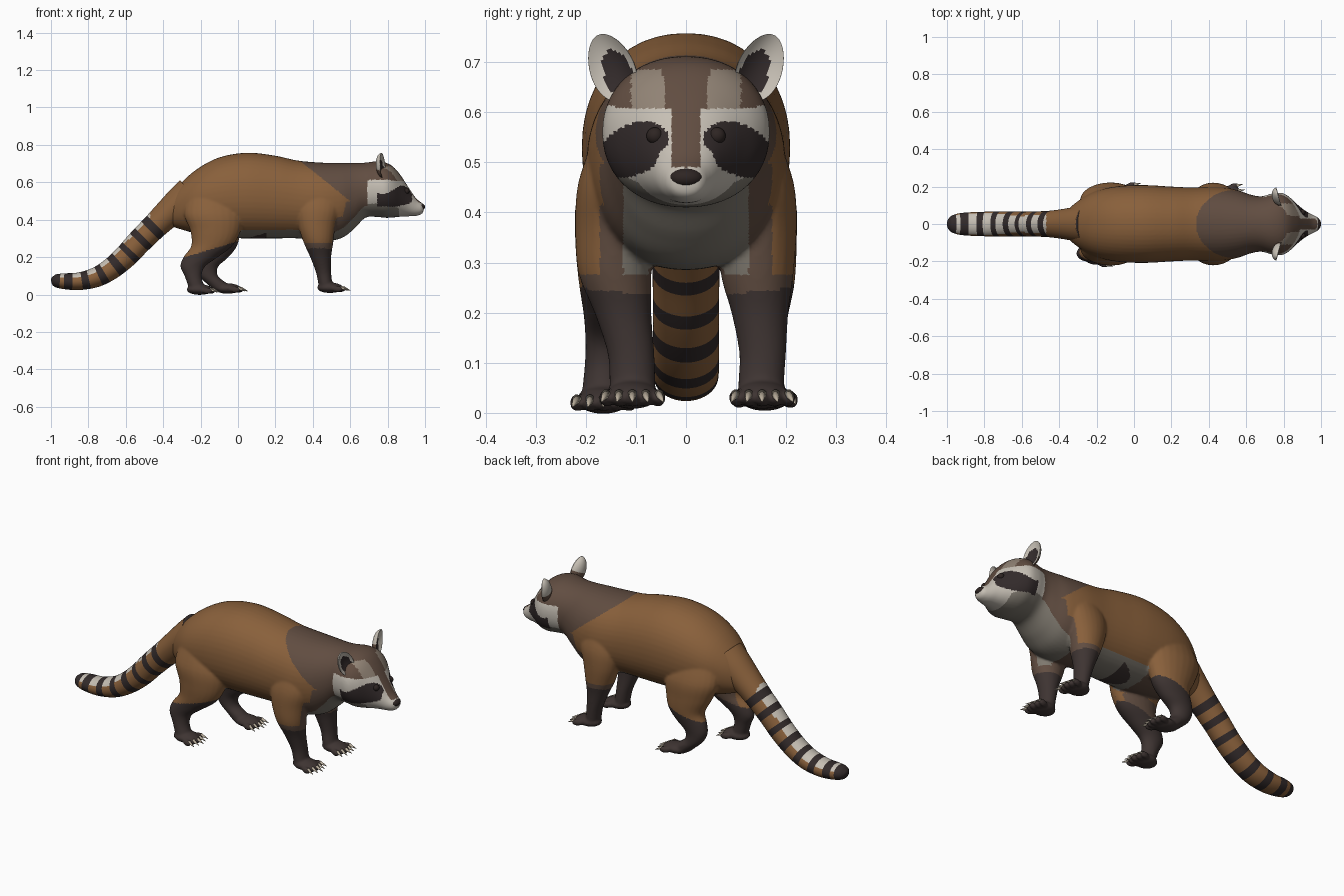
import bpy, bmesh, math
from mathutils import Vector, Matrix
from mathutils.bvhtree import BVHTree

if "Cube" in bpy.data.objects:
    bpy.data.objects.remove(bpy.data.objects["Cube"])

# ---------- colours ----------
SRGB = {"brown fur": (137, 96, 59), "taupe fur": (97, 77, 65), "dark leg fur": (62, 52, 50),
        "chest grey": (126, 120, 110), "pale fur": (198, 191, 180), "mask dark": (50, 42, 42),
        "beige grey": (145, 131, 117), "claw cream": (185, 173, 155), "nose dark": (46, 37, 35)}
NAMES = list(SRGB)
BROWN, TAUPE, DARK, GREY, PALE, MASK, BEIGE, CLAW, NOSE = range(9)


def linear(c):
    c /= 255
    return c / 12.92 if c < 0.04 else ((c + 0.055) / 1.055) ** 2.4


MATS = []
for name, rgb in SRGB.items():
    m = bpy.data.materials.new(name)
    m.diffuse_color = (*[linear(c) for c in rgb], 1)
    m.use_nodes = True
    m.node_tree.nodes["Principled BSDF"].inputs["Base Color"].default_value = m.diffuse_color
    MATS.append(m)


# ---------- helpers ----------
def spline(pts, n):
    """Catmull-Rom resampling of tuples of any size."""
    out = []
    for i in range(len(pts) - 1):
        quad = [pts[max(i - 1, 0)], pts[i], pts[i + 1], pts[min(i + 2, len(pts) - 1)]]
        for k in range(n):
            t = k / n
            out.append(tuple(0.5 * (2 * b + (c - a) * t + (2 * a - 5 * b + 4 * c - d) * t * t
                             + (3 * b - a - 3 * c + d) * t ** 3) for a, b, c, d in zip(*quad)))
    return out + [tuple(pts[-1])]


def loft(bm, rings, seg=32, power=2.0):
    """Skin a closed tube through (centre, u, v) rings."""
    loops = []
    for c, u, v in rings:
        row = []
        for k in range(seg):
            a = 2 * math.pi * k / seg
            ca, sa = math.cos(a), math.sin(a)
            row.append(bm.verts.new(c + u * math.copysign(abs(ca) ** (2 / power), ca)
                                    + v * math.copysign(abs(sa) ** (2 / power), sa)))
        loops.append(row)
    for r, s in zip(loops, loops[1:]):
        for k in range(seg):
            bm.faces.new((r[k], r[(k + 1) % seg], s[(k + 1) % seg], s[k]))
    bm.faces.new(loops[0])
    bm.faces.new(loops[-1])


def ball(bm, centre, radii, rot=Matrix(), seg=20):
    mat = Matrix.Translation(centre) @ rot @ Matrix.Diagonal((*radii, 1))
    return bmesh.ops.create_uvsphere(bm, u_segments=seg, v_segments=seg // 2 + 2, radius=1, matrix=mat)["verts"]


def finish(bm, name, rule):
    """Make an object, colour its faces by a rule, shade smooth."""
    bmesh.ops.recalc_face_normals(bm, faces=bm.faces)
    me = bpy.data.meshes.new(name)
    bm.to_mesh(me)
    bm.free()
    for m in MATS:
        me.materials.append(m)
    for p in me.polygons:
        p.use_smooth = True
        p.material_index = rule(p) if callable(rule) else rule
    ob = bpy.data.objects.new(name, me)
    bpy.context.collection.objects.link(ob)
    return ob


# ---------- body: torso, head, legs and toes fused together ----------
bm = bmesh.new()
# x, top z, bottom z, half width
TORSO = [(-.37, .51, .37, .06), (-.31, .59, .35, .115), (-.22, .67, .325, .17), (-.1, .733, .305, .20),
         (.05, .758, .30, .208), (.2, .742, .30, .20), (.32, .716, .30, .195), (.45, .705, .285, .198),
         (.55, .703, .30, .182), (.62, .703, .35, .158), (.68, .705, .41, .148), (.74, .712, .415, .163),
         (.79, .705, .41, .166), (.83, .683, .412, .145), (.87, .637, .416, .108), (.91, .575, .418, .075),
         (.95, .517, .420, .052), (.982, .49, .43, .036), (.992, .475, .445, .02)]
loft(bm, [(Vector((x, 0, (t + b) / 2)), Vector((0, w, 0)), Vector((0, 0, (t - b) / 2)))
          for x, t, b, w in spline(TORSO, 5)], 48, 2.15)

# legs: x, y, z, x radius, y radius
def front_leg(side, f):
    return [(.44, side * .12, .56, .10, .06), (.43, side * .143, .46, .115, .072),
            (.422, side * .146, .37, .10, .075), (.43, side * .142, .28, .08, .073),
            (.442, side * (.125 + f) / 2 + side * .01, .20, .056, .057),
            (.457, side * (f + .003), .12, .041, .047), (.467, side * f, .06, .038, .046),
            (.475, side * f, .025, .04, .045)]

THIGH = [(-.14, .10, .53, .13, .08), (-.13, .13, .43, .158, .088), (-.12, .142, .34, .135, .079)]
near_hind = [(x, -y, z, a, b) for x, y, z, a, b in THIGH] + [
    (-.14, -.147, .26, .11, .067), (-.20, -.152, .20, .092, .053), (-.242, -.157, .15, .066, .044),
    (-.24, -.162, .10, .046, .04), (-.225, -.165, .05, .043, .042), (-.215, -.165, .02, .045, .044)]
far_hind = THIGH + [
    (-.11, .15, .26, .105, .067), (-.14, .152, .20, .09, .053), (-.17, .152, .15, .065, .044),
    (-.16, .153, .10, .052, .041), (-.115, .155, .06, .055, .042), (-.08, .155, .025, .05, .042)]
for leg in (front_leg(-1, .107), front_leg(1, .15), near_hind, far_hind):
    loft(bm, [(Vector((x, y, z)), Vector((a, 0, 0)), Vector((0, b, 0))) for x, y, z, a, b in spline(leg, 5)], 24)

# feet with five toes
FEET = [(.497, -.107, .036), (.497, .152, .036), (-.20, -.165, .026), (-.05, .157, .032)]
TOES = [(k, .052 - .008 * abs(k), k * .026) for k in (-2, -1, 0, 1, 2)]
for fx, fy, fz in FEET:
    ball(bm, (fx - .005, fy, fz), (.07, .054, .028))
    for k, dx, dy in TOES:
        ball(bm, (fx + dx, fy + dy, fz - .006), (.03, .0145, .018), Matrix.Rotation(k * .12, 4, 'Z'), 12)

raw = finish(bm, "body", BROWN)
rm = raw.modifiers.new("fuse", 'REMESH')
rm.mode, rm.voxel_size = 'VOXEL', .0065
sm = raw.modifiers.new("soften", 'SMOOTH')
sm.factor, sm.iterations = .5, 6
bpy.context.view_layer.update()
fused = bpy.data.meshes.new_from_object(raw.evaluated_get(bpy.context.evaluated_depsgraph_get()))
bpy.data.objects.remove(raw)


def fur_rule(p):
    (x, y, z), n = p.center, p.normal
    a = abs(y)
    if x > .69 and z > .38:                                   # face
        mask_z = .527 - .25 * (a - .1)
        if ((a - .105) / .07) ** 2 + ((z - mask_z) / .053) ** 2 < 1 and .745 < x < .93:
            return MASK
        if z > .49 and a < .028 + max(0, z - .6) * .25:
            return TAUPE
        if z < .607 + .12 * max(0, a - .11):
            return GREY if n.z < -.5 and x < .86 else PALE
        return BEIGE if .04 < a < .11 and z < .685 and x > .77 else TAUPE
    # stockings
    if z < (.24 + .3 * (x + .15) if x < .15 else .24 + .1 * (a - .12)):
        return DARK
    if x > .15 and z < .275 and n.z > -.6:
        return TAUPE
    # chest, throat and belly
    if x > .46 and (n.x > .35 or n.z < -.35) and z < .5:
        return GREY if a < .125 else (TAUPE if a < .172 else BROWN)
    if n.z < -.55 and z < .345:
        return GREY if .0 < x < .34 else TAUPE
    if a < .11 and z < .31:
        return TAUPE
    # dark nape and neck patches
    if x > .35 + (.70 - z) * 1.25:
        return TAUPE
    return BROWN


bm = bmesh.new()
bm.from_mesh(fused)
tree = BVHTree.FromBMesh(bm)
finish(bm, "body", fur_rule)

# ---------- ringed tail: x, z, thickness radius, width radius ----------
TAIL = [(-.25, .545, .09, .10), (-.31, .49, .086, .092), (-.38, .427, .076, .08), (-.45, .36, .069, .071),
        (-.53, .28, .066, .067), (-.60, .205, .063, .066), (-.68, .137, .058, .066), (-.76, .092, .053, .066),
        (-.85, .071, .047, .064), (-.93, .071, .042, .058), (-.975, .074, .034, .044), (-.994, .076, .018, .024),
        (-1.0, .076, .004, .006)]
path = spline(TAIL, 12)
rings, dist = [], [0]
for i, (x, z, r, w) in enumerate(path):
    q, s = path[max(i - 1, 0)], path[min(i + 1, len(path) - 1)]
    d = Vector((s[0] - q[0], 0, s[1] - q[1])).normalized()
    rings.append((Vector((x, 0, z)), Vector((0, w, 0)), Vector((d.z, 0, -d.x)) * r))
    if i:
        dist.append(dist[-1] + math.hypot(x - path[i - 1][0], z - path[i - 1][1]))


def tail_rule(p):
    s = dist[-1] - dist[min(p.index // 40, len(dist) - 1)]
    k = s / .094
    if s < .05 or (s < .7 and abs(k - round(k)) < .22):
        return MASK
    return PALE if p.center.x < -.47 and p.normal.z > .5 else BROWN


bm = bmesh.new()
loft(bm, rings, 40)
finish(bm, "tail", tail_rule)

# ---------- cupped ears ----------
for side, label in ((-1, "right_ear"), (1, "left_ear")):
    bm = bmesh.new()
    tone = {}
    bmesh.ops.create_uvsphere(bm, u_segments=40, v_segments=28, radius=1)
    for i, f in enumerate(bm.faces):
        c = f.calc_center_median()
        if c.x > 0:
            tone[i] = MASK if (c.y + side * .1) ** 2 / .4 + (c.z + .2) ** 2 / .5 < 1 else PALE
        else:
            tone[i] = PALE if c.z > -.15 else TAUPE
    for v in bm.verts:
        r2 = min(1, v.co.y ** 2 + v.co.z ** 2)
        v.co.x = .006 - .02 * (1 - r2) if v.co.x > 0 else .006 - .036 * math.sqrt(1 - r2)
        v.co.y *= .046 * (1 - .12 * v.co.z)
        v.co.z *= .071
    bm.transform(Matrix.Translation((.768, side * .147, .689)) @ Matrix.Rotation(-side * .42, 4, 'X')
                 @ Matrix.Rotation(side * .25, 4, 'Z') @ Matrix.Rotation(-.12, 4, 'Y'))
    finish(bm, label, lambda p: tone[p.index])

# ---------- eyes, set on the face surface ----------
bm = bmesh.new()
for side in (-1, 1):
    hit = tree.ray_cast(Vector((2, side * .062, .553)), Vector((-1, 0, 0)))[0]
    ball(bm, hit - Vector((.006, 0, 0)), (.017, .017, .017))
finish(bm, "eyes", NOSE)

# ---------- nose ----------
bm = bmesh.new()
ball(bm, (.974, 0, .469), (.026, .034, .02))
finish(bm, "nose", NOSE)

# ---------- claws ----------
bm = bmesh.new()
for fx, fy, fz in FEET:
    for k, dx, dy in TOES:
        mat = (Matrix.Translation((fx + dx + .032, fy + dy * 1.1, fz - .006)) @ Matrix.Rotation(k * .12, 4, 'Z')
               @ Matrix.Rotation(math.radians(112), 4, 'Y'))
        bmesh.ops.create_cone(bm, cap_ends=True, segments=10, radius1=.0095, radius2=.001, depth=.042, matrix=mat)
finish(bm, "claws", CLAW)
